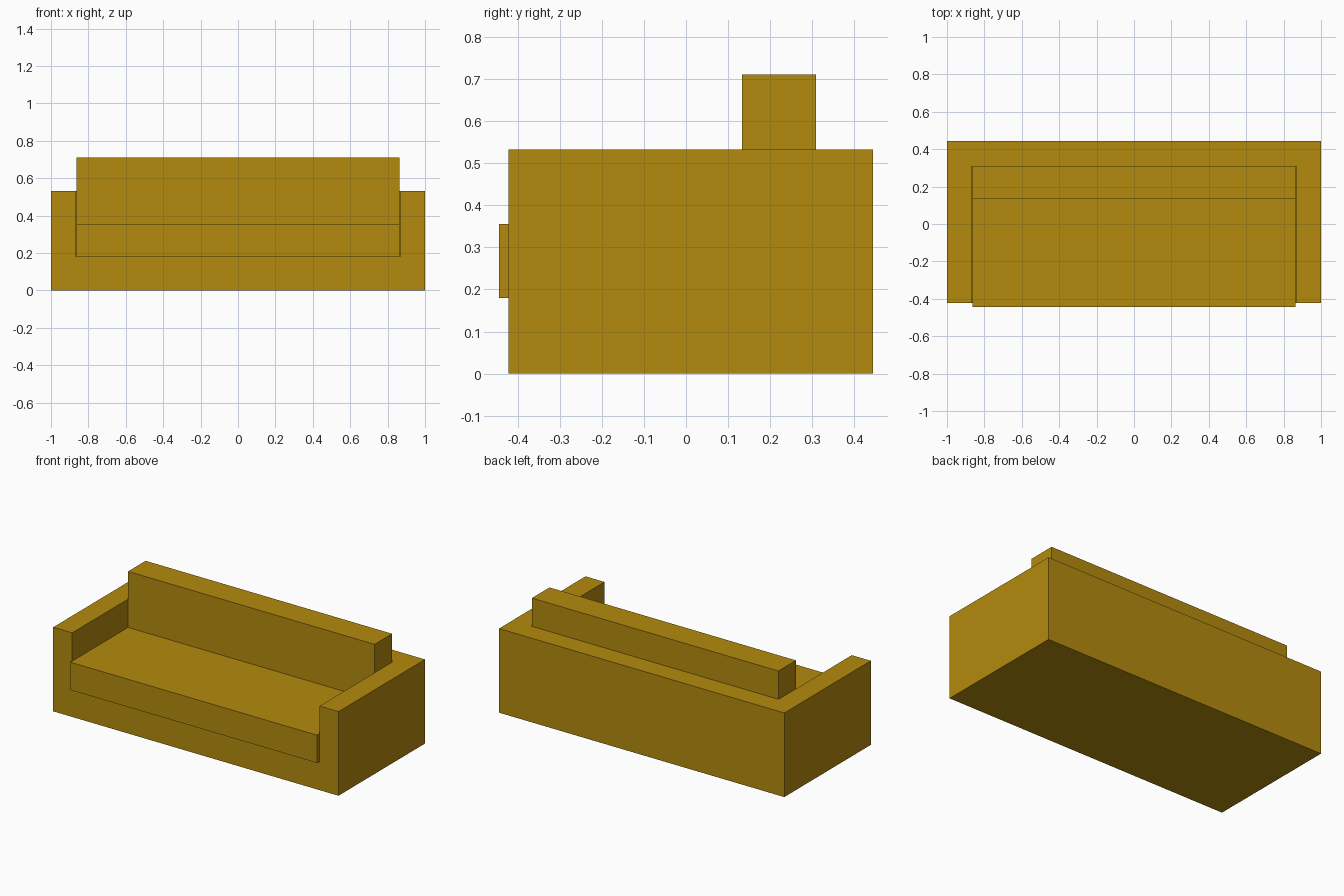
import bpy

if "Cube" in bpy.data.objects:
    bpy.data.objects.remove(bpy.data.objects["Cube"])

mustard = bpy.data.materials.new("mustard_fabric")
mustard.diffuse_color = (0.456, 0.254, 0.0044, 1.0)
mustard.use_nodes = True
mustard.node_tree.nodes["Principled BSDF"].inputs["Base Color"].default_value = mustard.diffuse_color


def box(name, x, y, z):
    """Axis-aligned box from (min, max) ranges."""
    bpy.ops.mesh.primitive_cube_add(size=1)
    ob = bpy.context.object
    ob.name = name
    ob.location = [(r[0] + r[1]) / 2 for r in (x, y, z)]
    ob.scale = [r[1] - r[0] for r in (x, y, z)]
    bpy.ops.object.transform_apply(location=True, rotation=False, scale=True)
    ob.data.materials.append(mustard)
    return ob


# Frame: one block with the seat well cut out, leaving base, arms and back
frame = box("sofa_frame", (-1, 1), (-0.422, 0.444), (0, 0.533))
well = box("seat_well_cutter", (-0.867, 0.867), (-0.6, 0.311), (0.178, 0.7))
well.hide_render = True
cut = frame.modifiers.new("seat_well", 'BOOLEAN')
cut.operation = 'DIFFERENCE'
cut.solver = 'EXACT'
cut.object = well
bpy.context.view_layer.objects.active = frame
bpy.ops.object.modifier_apply(modifier=cut.name)
bpy.data.objects.remove(well)

# Cushions
box("seat_cushion", (-0.864, 0.864), (-0.444, 0.309), (0.18, 0.356))
box("back_cushion", (-0.864, 0.864), (0.133, 0.309), (0.356, 0.711))
